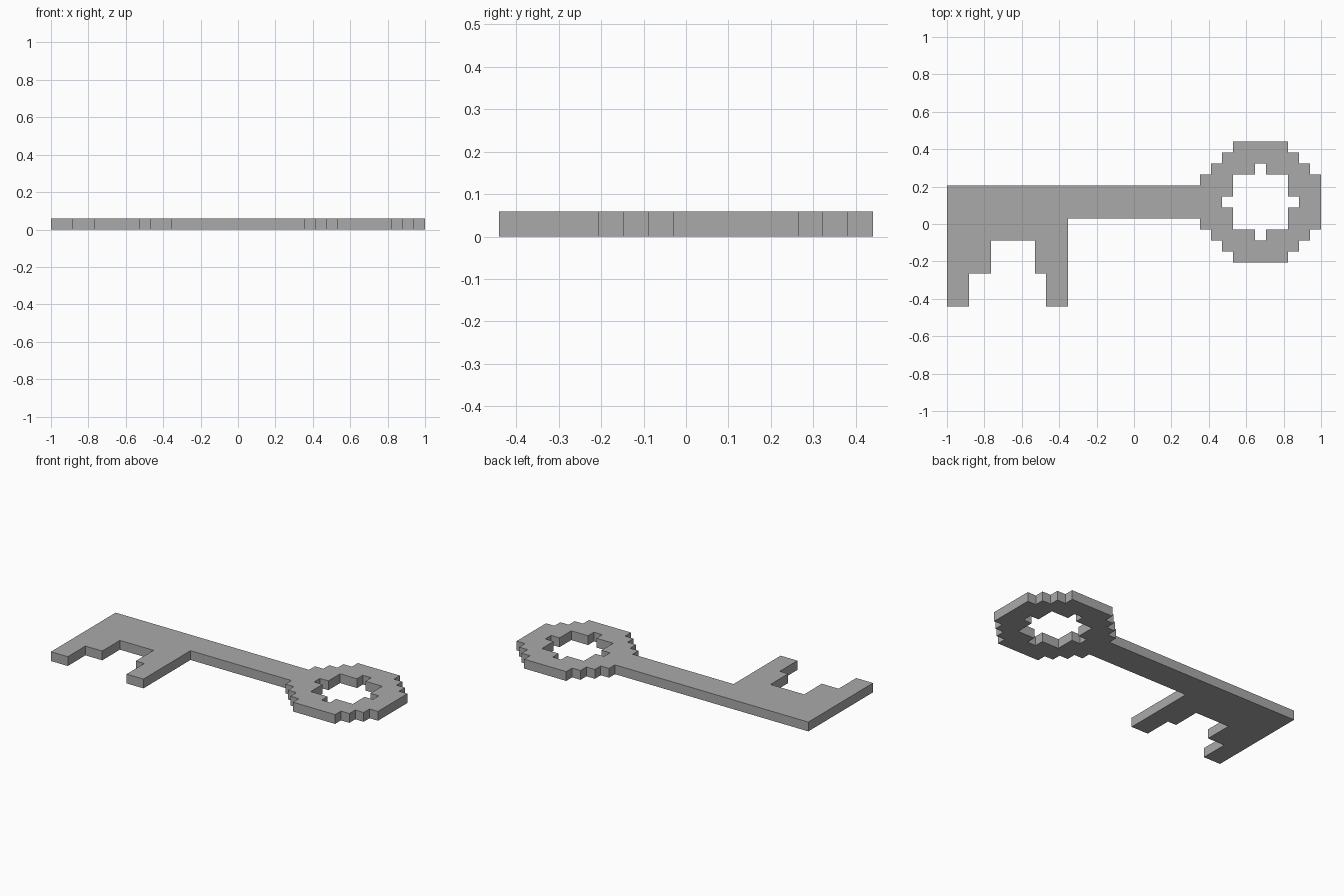
import bpy
import bmesh

if "Cube" in bpy.data.objects:
    bpy.data.objects.remove(bpy.data.objects["Cube"], do_unlink=True)

U = 2 / 34                # one square step of the blocky outline
BOW_X, BOW_Y = 11.5, 2    # centre of the bow, in steps

# Plain grey metal
metal = bpy.data.materials.new("grey metal")
metal.use_nodes = True
colour = (0.4, 0.4, 0.4, 1)
metal.diffuse_color = colour
metal.node_tree.nodes["Principled BSDF"].inputs["Base Color"].default_value = colour


def stepped_ring(quarter):
    """Mirror a quarter staircase into a full loop around the bow centre."""
    half = quarter + [(-x, y) for x, y in reversed(quarter)]
    loop = half + [(x, -y) for x, y in reversed(half)]
    return [(BOW_X + x, BOW_Y + y) for x, y in loop]


# Bow: stepped round outline, and a square hole with a notch in each side
bow = stepped_ring([(5.5, 2.5), (4.5, 2.5), (4.5, 3.5), (3.5, 3.5),
                    (3.5, 4.5), (2.5, 4.5), (2.5, 5.5)])
hole = stepped_ring([(3.5, 0.5), (2.5, 0.5), (2.5, 2.5), (0.5, 2.5), (0.5, 3.5)])

# Shaft and bit: from the bow's top left, around the teeth, back to the bow
shaft_and_bit = [(6, 3.5), (-17, 3.5),
                 (-17, -7.5), (-15, -7.5), (-15, -4.5), (-13, -4.5), (-13, -1.5),
                 (-9, -1.5), (-9, -4.5), (-8, -4.5), (-8, -7.5), (-6, -7.5),
                 (-6, 0.5), (6, 0.5)]

# The shaft joins the loop between the two left corners of the bow
middle = len(bow) // 2
outline = bow[:middle] + shaft_and_bit + bow[middle:]

# Filled flat profile with thickness
curve = bpy.data.curves.new("key profile", "CURVE")
curve.dimensions = "2D"
curve.fill_mode = "BOTH"
curve.extrude = U / 2
for loop in (outline, hole):
    spline = curve.splines.new("POLY")
    spline.points.add(len(loop) - 1)
    for point, (x, y) in zip(spline.points, loop):
        point.co = (x * U, y * U, 0, 1)
    spline.use_cyclic_u = True

# Turn the profile into one solid flat-shaded mesh resting on the floor
helper = bpy.data.objects.new("key profile", curve)
bpy.context.collection.objects.link(helper)
graph = bpy.context.evaluated_depsgraph_get()
mesh = bpy.data.meshes.new_from_object(helper.evaluated_get(graph))
bpy.data.objects.remove(helper, do_unlink=True)

bm = bmesh.new()
bm.from_mesh(mesh)
bmesh.ops.remove_doubles(bm, verts=bm.verts, dist=U / 100)
bmesh.ops.recalc_face_normals(bm, faces=bm.faces)
bmesh.ops.translate(bm, verts=bm.verts, vec=(0, 0, U / 2))
for face in bm.faces:
    face.smooth = False
    face.material_index = 0
bm.to_mesh(mesh)
bm.free()

mesh.name = "key"
mesh.materials.clear()
mesh.materials.append(metal)
key = bpy.data.objects.new("key", mesh)
bpy.context.collection.objects.link(key)
